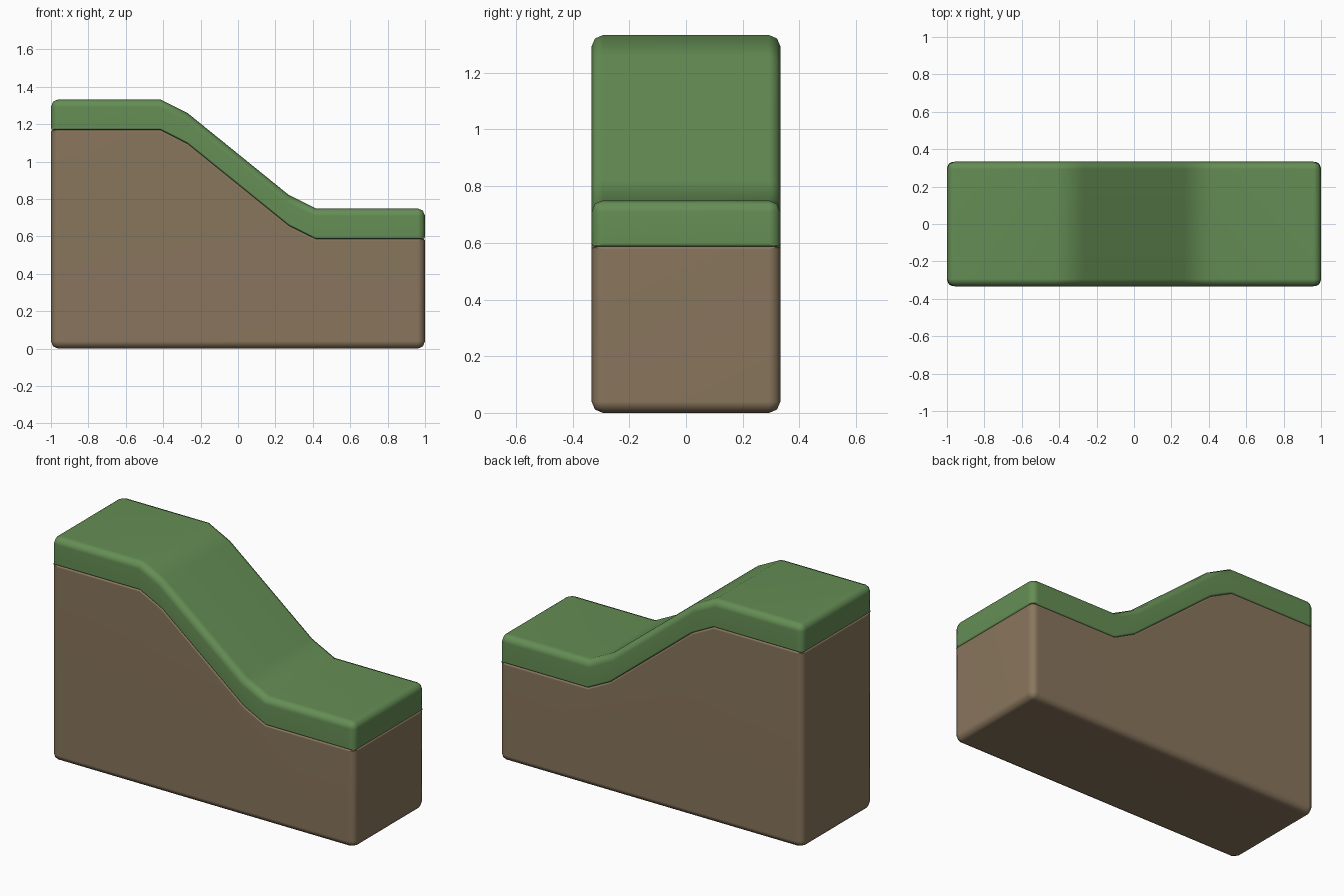
import bpy, bmesh, math

if "Cube" in bpy.data.objects:
    bpy.data.objects.remove(bpy.data.objects["Cube"])

HALF_DEPTH = 0.333
THICK = 0.163
BEVEL = 0.04
# Slope line shared by the earth top and the turf underside
SLOPE = [(1, .587), (.415, .587), (.27, .66), (-.27, 1.097), (-.415, 1.17), (-1, 1.17)]


def material(name, color):
    m = bpy.data.materials.new(name)
    m.diffuse_color = color
    m.use_nodes = True
    m.node_tree.nodes["Principled BSDF"].inputs["Base Color"].default_value = m.diffuse_color
    return m


def extruded_block(name, lower, upper, tight, mat):
    """Extrude the strip between two lines (both right to left); edges of the
    'tight' line get a small bevel, all other outer edges a full one."""
    bm = bmesh.new()
    profile = lower[::-1] + upper
    face = bm.faces.new([bm.verts.new((x, -HALF_DEPTH, z)) for x, z in profile])
    ext = bmesh.ops.extrude_face_region(bm, geom=[face])
    moved = [v for v in ext["geom"] if isinstance(v, bmesh.types.BMVert)]
    bmesh.ops.translate(bm, verts=moved, vec=(0, 2 * HALF_DEPTH, 0))
    bmesh.ops.recalc_face_normals(bm, faces=bm.faces[:])
    layer = bm.edges.layers.float.new("bevel_weight_edge")
    keys = {(round(x, 3), round(z, 3)) for x, z in tight}
    for e in bm.edges:
        if e.calc_face_angle() < math.radians(60):
            continue
        on_tight = all((round(v.co.x, 3), round(v.co.z, 3)) in keys for v in e.verts)
        e[layer] = 0.25 if on_tight else 1.0
    me = bpy.data.meshes.new(name)
    bm.to_mesh(me)
    bm.free()
    for p in me.polygons:
        p.use_smooth = True
    me.materials.append(mat)
    ob = bpy.data.objects.new(name, me)
    bpy.context.collection.objects.link(ob)
    b = ob.modifiers.new("rounded_edges", 'BEVEL')
    b.limit_method = 'WEIGHT'
    b.width = BEVEL
    b.segments = 2
    w = ob.modifiers.new("even_shading", 'WEIGHTED_NORMAL')
    w.keep_sharp = True
    return ob


# Earth body
extruded_block("earth_slope", [(1, 0), (-1, 0)], SLOPE, SLOPE,
               material("earth", (.25, .18, .11, 1)))

# Turf layer lying on the slope
turf_top = [(x, z + THICK) for x, z in SLOPE]
extruded_block("grass_layer", SLOPE, turf_top, SLOPE,
               material("grass", (.13, .27, .09, 1)))
